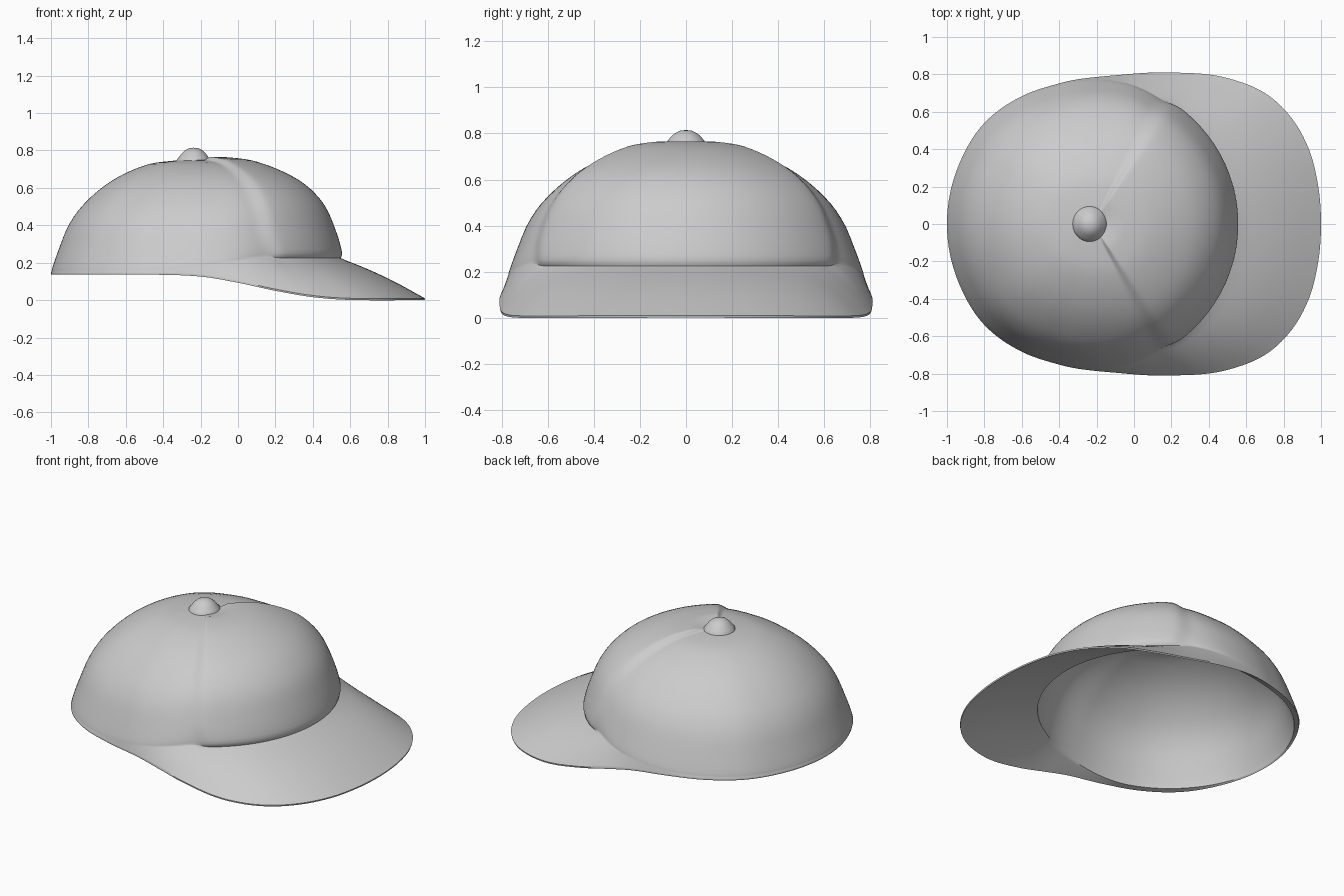
import bpy, bmesh, math

if "Cube" in bpy.data.objects:
    bpy.data.objects.remove(bpy.data.objects["Cube"])

CX = -0.22          # crown axis
N = 192             # segments around


def spline(pts, x):
    """Cubic interpolation through (x, y) points, flat at both ends."""
    x = min(max(x, pts[0][0]), pts[-1][0])
    slopes = [0.0] + [(pts[i + 1][1] - pts[i - 1][1]) / (pts[i + 1][0] - pts[i - 1][0])
                      for i in range(1, len(pts) - 1)] + [0.0]
    for i in range(len(pts) - 1):
        (x0, y0), (x1, y1) = pts[i], pts[i + 1]
        if x <= x1:
            h = x1 - x0
            t = (x - x0) / h
            return ((2 * t**3 - 3 * t**2 + 1) * y0 + (t**3 - 2 * t**2 + t) * h * slopes[i]
                    + (3 * t**2 - 2 * t**3) * y1 + (t**3 - t**2) * h * slopes[i + 1])


def step(a, b, x):
    t = min(max((x - a) / (b - a), 0), 1)
    return t * t * (3 - 2 * t)


def lerp(a, b, t):
    return a + (b - a) * t


# Half outline seen from above, stored as angle -> radius about the crown axis
outline = [(1, 0), (.982, .22), (.935, .4), (.84, .57), (.7, .7), (.5, .78), (.2, .81),
           (-.1, .795), (-.4, .752), (-.6, .683), (-.8, .54), (-.935, .32), (-1, 0)]
rim = [(math.degrees(math.atan2(y, x - CX)), math.hypot(x - CX, y)) for x, y in outline]
# Rim height along x
rim_z = [(-1, .145), (-.45, .145), (-.2, .135), (0, .102), (.2, .059), (.4, .025), (.6, .01), (1, .009)]
# Crown profiles, radius fraction -> height fraction: main shell and fuller front panel
dome = [(0, 1), (.18, .99), (.36, .95), (.6, .8), (.8, .57), (.91, .34), (1, 0)]
front = [(0, 1), (.2, .99), (.41, .945), (.667, .79), (.82, .615), (.92, .39), (1, 0)]
# Lining mouth radius by angle
mouth = [(0, .738), (60, .722), (90, .718), (130, .755), (180, .773)]


def height(prof, f, bulge):
    """Spline crown profile with a steep closing arc down to the base."""
    f0, h0 = prof[-2]
    if f <= f0:
        return spline(prof, f)
    t = (1 - f) / (1 - f0)
    return h0 * lerp(t, math.sqrt(t), bulge)


def section(deg):
    """Profile at one angle: crown top, brim edge, then back up the lining."""
    a = abs(deg)
    ro = spline(rim, a)
    ze = spline(rim_z, CX + ro * math.cos(math.radians(a)))
    s = step(58, 115, a)
    rc, zb = lerp(.758, ro - .004, s), lerp(.235, ze + .012, s)
    w = 1 - step(50, 85, a)
    fr = [math.sin(math.pi / 2 * k / 28) for k in range(1, 29)]
    h = [lerp(height(dome, f, .15), height(front, f, .5), w) for f in fr]
    pts = []
    for f, hh in zip(fr, h):
        shift = 3 * max(0, (f - .95) / .05) ** 2
        panel = 1 - step(55.5 - shift, 64 - shift, a)
        d = .02 * panel * step(.08, .18, f)
        pts.append((rc * f + d * f, zb + (.75 - zb) * hh + d * hh))
    # rounded tuck under the front panel, then the brim
    pts[-1] = (pts[-1][0] - .004 * panel, pts[-1][1])
    for k in range(12):
        u = k / 11 if k else .012
        r = lerp(rc, ro, u)
        if k == 0:
            r += .006 * panel
        z = lerp(zb - .008 * panel, ze, u) + .03 * (ro - rc) * math.sin(math.pi * u)
        pts.append((r, z))
    # brim underside and plain lining
    ri = spline(mouth, a)
    zi = zb - .014
    for k in range(9):
        u = 1 - k / 8
        pts.append((lerp(ri, ro - .002, u),
                    lerp(zi, ze - .009, u) + .03 * (ro - rc) * math.sin(math.pi * u)))
    for f, hh in list(zip(fr, h))[-2::-1]:
        pts.append((ri * f, zi + (.738 - zi) * hh))
    return pts


def link(name, bm):
    bmesh.ops.recalc_face_normals(bm, faces=bm.faces)
    me = bpy.data.meshes.new(name)
    bm.to_mesh(me)
    bm.free()
    ob = bpy.data.objects.new(name, me)
    bpy.context.collection.objects.link(ob)
    return ob


# Crown with raised front panel, flowing into the brim, with lining
bm = bmesh.new()
top = bm.verts.new((CX, 0, .75))
lining_top = bm.verts.new((CX, 0, .738))
cols = []
for i in range(N):
    deg = -180 + 360 * i / N
    c, s = math.cos(math.radians(deg)), math.sin(math.radians(deg))
    cols.append([bm.verts.new((CX + r * c, r * s, z)) for r, z in section(deg)])
for i in range(N):
    p, q = cols[i], cols[(i + 1) % N]
    bm.faces.new((top, p[0], q[0]))
    bm.faces.new((lining_top, q[-1], p[-1]))
    for j in range(len(p) - 1):
        bm.faces.new((p[j], p[j + 1], q[j + 1], q[j]))
cap = link("crown_and_brim", bm)

# Top button, turned from a short profile
bm = bmesh.new()
prof = [(.025, .812), (.045, .802), (.063, .786), (.078, .766), (.09, .752), (.093, .735)]
rings = [[bm.verts.new((-.237 + r * math.cos(t * math.tau / 40), r * 1.04 * math.sin(t * math.tau / 40), z))
          for t in range(40)] for r, z in prof]
tip = bm.verts.new((-.237, 0, .815))
for t in range(40):
    n = (t + 1) % 40
    bm.faces.new((tip, rings[0][t], rings[0][n]))
    for a, b in zip(rings, rings[1:]):
        bm.faces.new((a[t], b[t], b[n], a[n]))
button = link("top_button", bm)

# Soft shading with crisp rims
for ob in (cap, button):
    bpy.ops.object.select_all(action='DESELECT')
    ob.select_set(True)
    bpy.context.view_layer.objects.active = ob
    bpy.ops.object.shade_smooth_by_angle(angle=math.radians(45))
